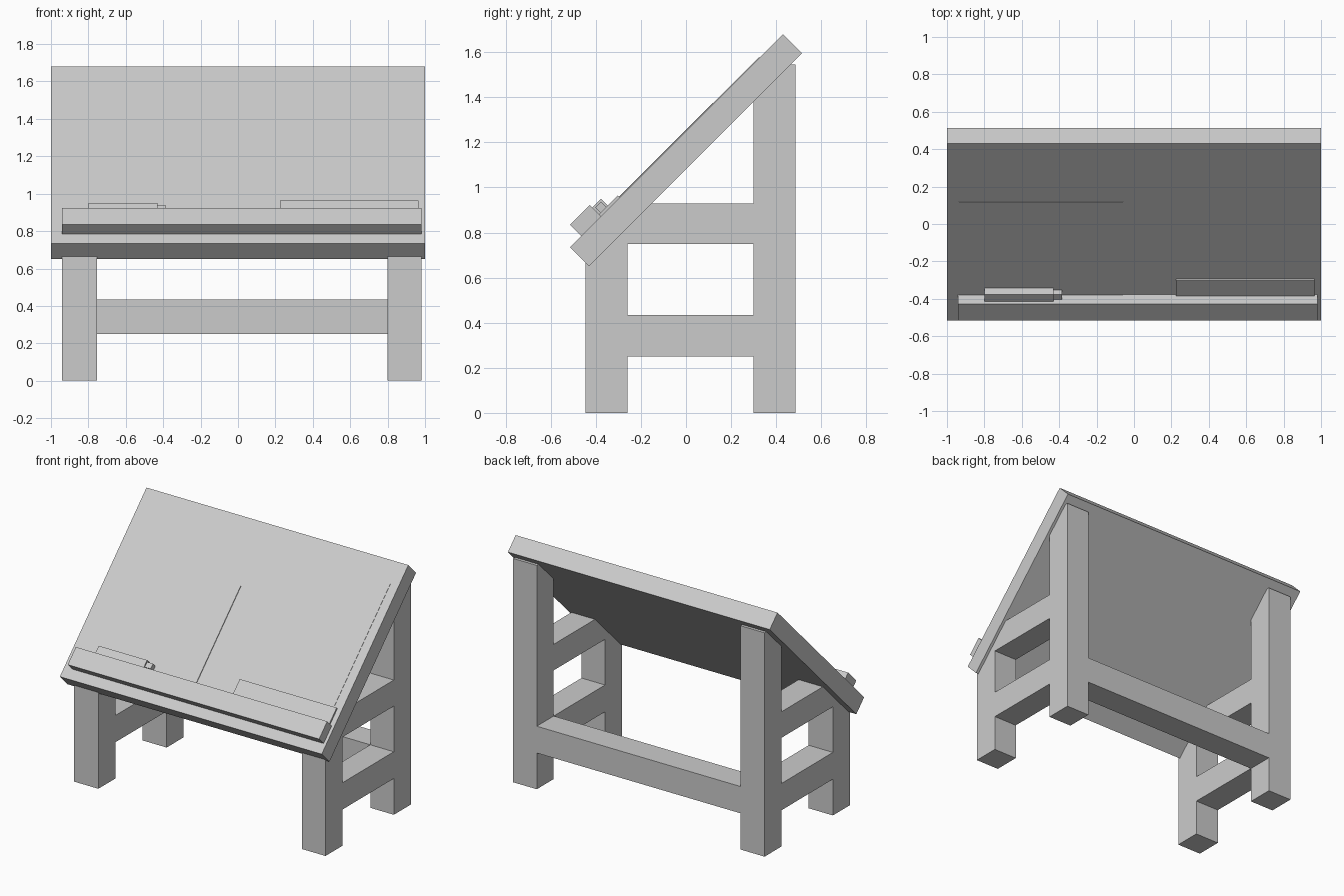
import bpy
import bmesh
from math import radians
from mathutils import Matrix

old = bpy.data.objects.get("Cube")
if old:
    bpy.data.objects.remove(old, do_unlink=True)

GREY = (0.6, 0.6, 0.6, 1.0)
grey = bpy.data.materials.new("light_grey")
grey.use_nodes = True
grey.diffuse_color = GREY
grey.node_tree.nodes["Principled BSDF"].inputs["Base Color"].default_value = GREY

# Frame of the tilted board: x across, second axis up the slope, third axis out of it
SLOPE = Matrix.Translation((0, -0.515, 0.735)) @ Matrix.Rotation(radians(45), 4, "X")


def prism(name, x0, x1, outline, matrix=Matrix.Identity(4)):
    """Extrude an outline in the side plane from x0 to x1."""
    bm = bmesh.new()
    face = bm.faces.new([bm.verts.new((x0, a, b)) for a, b in outline])
    grown = bmesh.ops.extrude_face_region(bm, geom=[face])["geom"]
    moved = [g for g in grown if isinstance(g, bmesh.types.BMVert)]
    bmesh.ops.translate(bm, verts=moved, vec=(x1 - x0, 0, 0))
    bmesh.ops.recalc_face_normals(bm, faces=bm.faces)
    mesh = bpy.data.meshes.new(name)
    bm.to_mesh(mesh)
    bm.free()
    mesh.materials.append(grey)
    obj = bpy.data.objects.new(name, mesh)
    obj.matrix_world = matrix
    bpy.context.collection.objects.link(obj)
    return obj


def box(name, x, a, b, matrix=Matrix.Identity(4)):
    outline = [(a[0], b[0]), (a[1], b[0]), (a[1], b[1]), (a[0], b[1])]
    return prism(name, x[0], x[1], outline, matrix)


# Side frames: legs end inside the board, rails join them
FRONT, BACK = (-0.445, -0.26), (0.30, 0.485)
INSIDE = 1.165
SIDES = {"right": (-0.94, -0.755), "left": (0.80, 0.98)}
for side, (x0, x1) in SIDES.items():
    f0, f1 = FRONT
    prism(f"front_leg_{side}", x0, x1,
          [(f0, 0), (f1, 0), (f1, f1 + INSIDE), (f0, f0 + INSIDE)])
    b0, b1 = BACK
    top = 1.545
    prism(f"back_leg_{side}", x0, x1,
          [(b0, 0), (b1, 0), (b1, top), (top - INSIDE, top), (b0, b0 + INSIDE)])
    box(f"lower_rail_{side}", (x0, x1), (f1, b0), (0.25, 0.435))
    box(f"upper_rail_{side}", (x0, x1), (f1, b0), (0.75, 0.93))

# Rail between the back legs
box("back_rail", (SIDES["right"][1], SIDES["left"][0]), BACK, (0.25, 0.435))

# Drawing board and the ledge along its lower edge
box("drawing_board", (-1, 1), (0, 1.336), (-0.12, 0), SLOPE)
box("ledge", (-0.94, 0.98), (0.07, 0.195), (0, 0.07), SLOPE)

# Sheets of paper
box("paper_right", (-0.935, -0.06), (0.195, 0.9), (0, 0.005), SLOPE)
box("paper_left", (0.25, 0.938), (0.195, 1.19), (0, 0.002), SLOPE)

# Ruler and pen resting against the ledge
box("ruler", (0.225, 0.965), (0.195, 0.313), (0, 0.012), SLOPE)
box("pen_body", (-0.80, -0.43), (0.195, 0.249), (0, 0.054), SLOPE)
box("pen_tip", (-0.43, -0.385), (0.204, 0.240), (0.009, 0.045), SLOPE)
